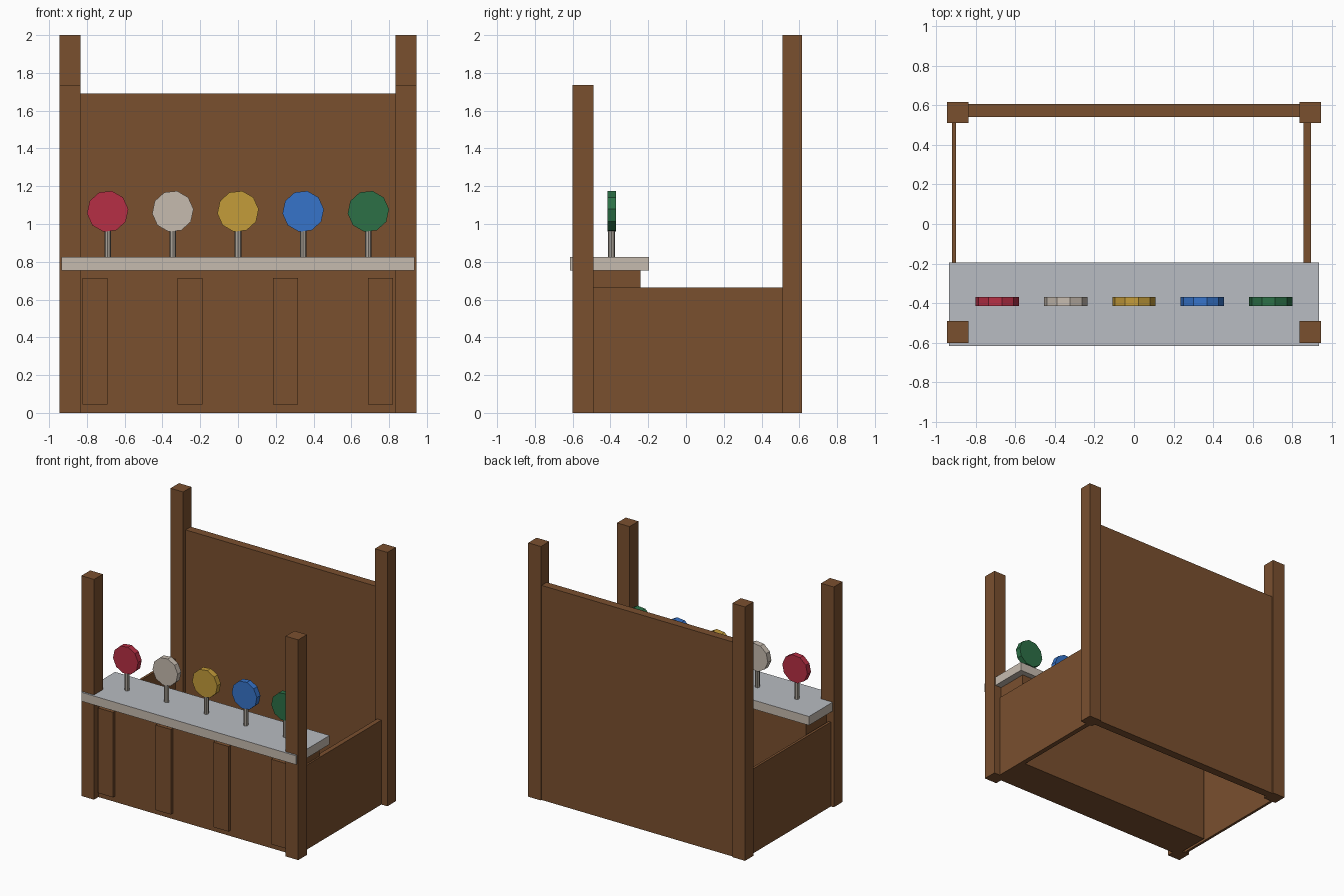
import bpy
import math
from mathutils import Matrix

cube = bpy.data.objects.get("Cube")
if cube:
    bpy.data.objects.remove(cube, do_unlink=True)


def material(name, r, g, b):
    m = bpy.data.materials.new(name)
    m.use_nodes = True
    m.diffuse_color = (r, g, b, 1)
    m.node_tree.nodes["Principled BSDF"].inputs["Base Color"].default_value = (r, g, b, 1)
    return m


wood = material("brown wood", 0.195, 0.08, 0.028)
cream = material("cream", 0.565, 0.497, 0.429)
slate = material("pale grey top", 0.479, 0.503, 0.539)
metal = material("warm grey rod", 0.41, 0.37, 0.32)
red = material("red", 0.468, 0.028, 0.058)
gold = material("gold", 0.552, 0.332, 0.042)
blue = material("blue", 0.037, 0.174, 0.591)
green = material("green", 0.025, 0.162, 0.061)


def box(name, x, y, z, mat):
    """Box from (low, high) ranges on each axis."""
    spans = (x, y, z)
    bpy.ops.mesh.primitive_cube_add(size=1)
    ob = bpy.context.object
    ob.name = name
    size = Matrix.Diagonal([b - a for a, b in spans] + [1])
    ob.data.transform(size)
    ob.location = [(a + b) / 2 for a, b in spans]
    ob.data.materials.append(mat)
    return ob


def prism(name, sides, radius, depth, location, mat, turn=None):
    bpy.ops.mesh.primitive_cylinder_add(vertices=sides, radius=radius, depth=depth)
    ob = bpy.context.object
    ob.name = name
    if turn:
        ob.data.transform(turn)
    ob.location = location
    ob.data.materials.append(mat)
    return ob


# Corner posts
for side, s in (("right", -1), ("left", 1)):
    x = sorted((s * 0.835, s * 0.945))
    box("front_post_" + side, x, (-0.6, -0.49), (0, 1.735), wood)
    box("back_post_" + side, x, (0.51, 0.615), (0, 2), wood)

# Back and side walls
box("back_wall", (-0.85, 0.85), (0.54, 0.605), (0, 1.69), wood)
box("side_wall_right", (-0.92, -0.9), (-0.5, 0.52), (0, 0.665), wood)
box("side_wall_left", (0.855, 0.893), (-0.5, 0.52), (0, 0.665), wood)

# Counter body with raised planks on the front
box("counter_body", (-0.88, 0.88), (-0.545, -0.24), (0, 0.76), wood)
for i in range(4):
    x = -0.757 + i * 0.504
    box(f"front_plank_{i + 1}", (x - 0.066, x + 0.066), (-0.57, -0.54), (0.045, 0.715), wood)

# Counter slab with a differently coloured upper face
slab = box("counter_top", (-0.935, 0.935), (-0.615, -0.195), (0.755, 0.825), cream)
slab.data.materials.append(slate)
for face in slab.data.polygons:
    if face.normal.z > 0.9:
        face.material_index = 1

# Round targets on short rods
face_front = Matrix.Rotation(math.radians(12), 4, "Y") @ Matrix.Rotation(math.radians(90), 4, "X")
for i, mat in enumerate((red, cream, gold, blue, green)):
    x = (i - 2) * 0.345
    prism(f"target_rod_{i + 1}", 8, 0.018, 0.19, (x, -0.395, 0.905), metal)
    prism(f"target_disc_{i + 1}", 10, 0.11, 0.045, (x, -0.392, 1.067), mat, face_front)
